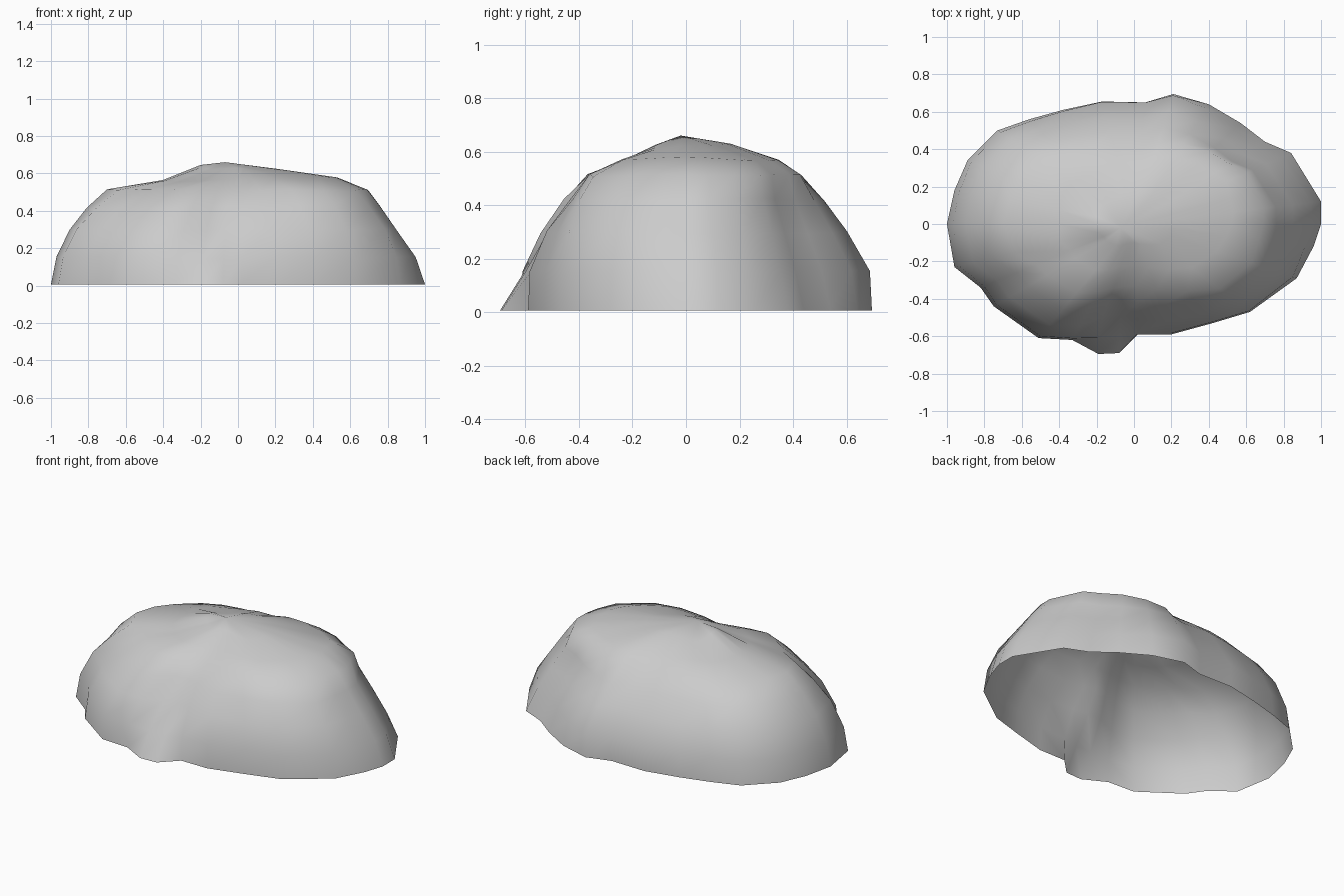
import bpy, bmesh, math

if "Cube" in bpy.data.objects:
    bpy.data.objects.remove(bpy.data.objects["Cube"])

# Ground outline of the boulder, counter-clockwise seen from above
outline = [(1, .0), (1, .12), (.92, .25), (.84, .38), (.70, .44), (.57, .54), (.40, .64),
           (.21, .695), (.06, .65), (-.17, .655), (-.38, .61), (-.56, .56), (-.73, .50),
           (-.89, .34), (-.96, .18), (-1, 0), (-.96, -.23), (-.82, -.34), (-.75, -.44),
           (-.51, -.61), (-.33, -.62), (-.19, -.60), (-.08, -.595), (.02, -.59), (.2, -.59),
           (.42, -.53), (.62, -.47), (.87, -.29), (.96, -.12)]

# Slope profile every 45 degrees, starting at +x:
# outline scale at the four wall levels, then (scale, height) of two crown rings
levels = [.15, .30, .42, .51]
profiles = [
    (.95, .85, .76, .69, .52, .58, .22, .622),   # right
    (.93, .84, .755, .73, .60, .565, .25, .625), # back right, with a steep shoulder
    (1.0, .87, .745, .60, .48, .57, .24, .63),   # back
    (.98, .91, .80, .66, .45, .565, .22, .61),   # back left
    (.97, .90, .81, .70, .40, .565, .20, .645),  # left
    (.98, .89, .76, .62, .42, .555, .20, .62),   # front left
    (.99, .87, .72, .56, .37, .57, .17, .63),    # front
    (.99, .93, .84, .74, .50, .57, .23, .61),    # front right
]


def profile_at(angle):
    t = (angle % math.tau) / (math.pi / 4)
    i, f = int(t) % 8, t - int(t)
    f = f * f * (3 - 2 * f)
    v = [a + (b - a) * f for a, b in zip(profiles[i], profiles[(i + 1) % 8])]
    walls = list(zip(v[:4], levels))
    return [(1, .006)] + walls + [(v[4], v[5]), (v[6], v[7])]


# Open-bottomed rock shell
bm = bmesh.new()
columns = []
for x, y in outline:
    col = []
    for k, (s, z) in enumerate(profile_at(math.atan2(y / .66, x))):
        # foot bulging out at the front, with a shallow hollow above it
        dy = 0
        if y < -.55 and -.25 < x < 0:
            dy = (-.095, -.015, .03, .025, 0, 0, 0)[k]
        # small vertical unevenness of the stone
        dz = .006 * math.sin(7 * x + 5 * y + 2 * k) if 0 < k < 5 else 0
        col.append(bm.verts.new((x * s, y * s + dy, z + dz)))
    columns.append(col)
apex = bm.verts.new((-.07, -.02, .66))
n = len(columns)
for i in range(n):
    a, b = columns[i], columns[(i + 1) % n]
    for k in range(len(a) - 1):
        bm.faces.new((a[k], b[k], b[k + 1], a[k + 1]))
    bm.faces.new((a[-1], b[-1], apex))

mesh = bpy.data.meshes.new("boulder")
bm.to_mesh(mesh)
bm.free()
for p in mesh.polygons:
    p.use_smooth = True
boulder = bpy.data.objects.new("boulder", mesh)
bpy.context.collection.objects.link(boulder)
